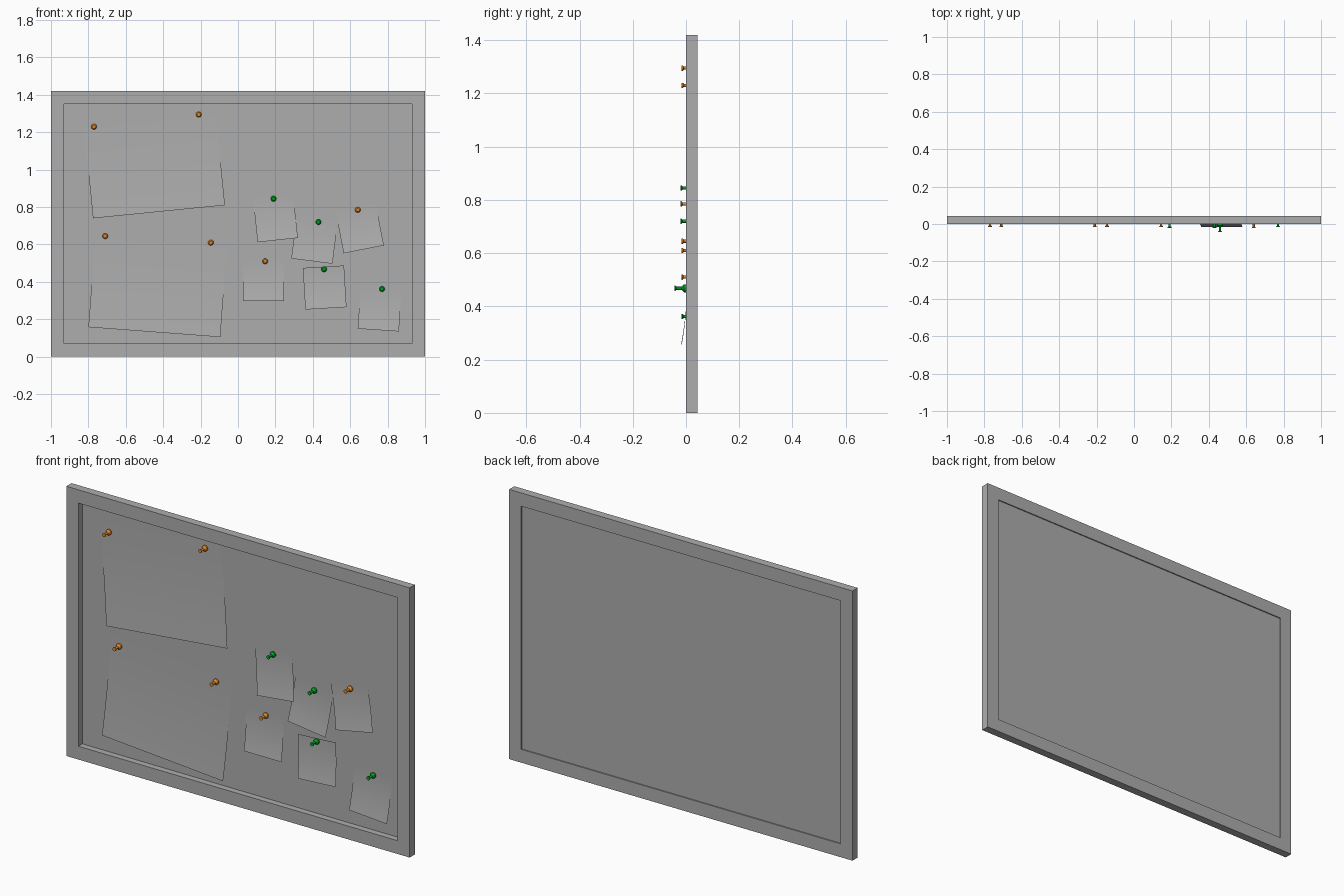
import bpy, bmesh, math
from mathutils import Vector, Matrix

cube = bpy.data.objects.get("Cube")
if cube:
    bpy.data.objects.remove(cube, do_unlink=True)


def material(name, r, g, b):
    m = bpy.data.materials.new(name)
    m.use_nodes = True
    m.diffuse_color = (r, g, b, 1)
    m.node_tree.nodes["Principled BSDF"].inputs["Base Color"].default_value = (r, g, b, 1)
    return m


grey = material("grey", 0.42, 0.42, 0.42)
orange = material("orange", 0.75, 0.25, 0.02)
green = material("green", 0.0, 0.36, 0.015)


def finish(bm, name, mat, smooth=False):
    mesh = bpy.data.meshes.new(name)
    bm.to_mesh(mesh)
    bm.free()
    mesh.materials.append(mat)
    ob = bpy.data.objects.new(name, mesh)
    bpy.context.collection.objects.link(ob)
    if smooth:
        bpy.ops.object.select_all(action='DESELECT')
        ob.select_set(True)
        bpy.context.view_layer.objects.active = ob
        bpy.ops.object.shade_smooth_by_angle(angle=math.radians(35))
    return ob


HEIGHT, DEPTH, BORDER = 1.42, 0.043, 0.07
PANEL_FRONT, PANEL_BACK = 0.033, 0.037


def rectangle(bm, half_w, half_h, y):
    return [bm.verts.new((sx * half_w, y, HEIGHT / 2 + sz * half_h))
            for sx, sz in ((-1, -1), (1, -1), (1, 1), (-1, 1))]


# Frame: four rectangular loops joined into a closed ring
bm = bmesh.new()
outer, inner = (1, HEIGHT / 2), (1 - BORDER, HEIGHT / 2 - BORDER)
loops = [rectangle(bm, *size, y) for size, y in
         ((outer, 0), (outer, DEPTH), (inner, DEPTH), (inner, 0))]
for k in range(4):
    a, b = loops[k], loops[(k + 1) % 4]
    for i in range(4):
        j = (i + 1) % 4
        bm.faces.new((a[i], a[j], b[j], b[i]))
bmesh.ops.recalc_face_normals(bm, faces=bm.faces)
finish(bm, "frame", grey)

# Recessed backing panel
bm = bmesh.new()
bmesh.ops.create_cube(bm, size=1)
bmesh.ops.scale(bm, verts=bm.verts, vec=(2 * inner[0], PANEL_BACK - PANEL_FRONT, 2 * inner[1]))
bmesh.ops.translate(bm, verts=bm.verts, vec=(0, (PANEL_FRONT + PANEL_BACK) / 2, HEIGHT / 2))
finish(bm, "backing_panel", grey)


def paper(name, left, right, height, top_y, curl=0.021, rows=10):
    """Sheet from its two bottom corners, curling forward towards the bottom."""
    bm = bmesh.new()
    side = Vector((right[0] - left[0], right[1] - left[1])).normalized()
    up = Vector((-side.y, side.x)) * height
    previous = None
    for r in range(rows + 1):
        t = r / rows
        y = top_y - curl * (1 - t) ** 2
        row = [bm.verts.new((p[0] + up.x * t, y, p[1] + up.y * t)) for p in (left, right)]
        if previous:
            bm.faces.new((previous[0], previous[1], row[1], row[0]))
        previous = row
    finish(bm, name, grey, smooth=True)


# Pin profile: (distance in front of the paper, radius)
PIN = [(-0.0065, 0), (-0.004, 0.0015), (0, 0.0015), (0, 0.009), (0.004, 0.015),
       (0.011, 0.015), (0.017, 0.009), (0.021, 0.006), (0.040, 0.006),
       (0.044, 0.010), (0.048, 0.010), (0.048, 0)]


def pin(name, x, z, base_y, mat):
    bm = bmesh.new()
    verts = [bm.verts.new((r, -d, 0)) for d, r in PIN]
    edges = [bm.edges.new(pair) for pair in zip(verts, verts[1:])]
    bmesh.ops.spin(bm, geom=verts + edges, cent=(0, 0, 0), axis=(0, 1, 0),
                   angle=math.tau, steps=16, use_merge=True)
    bmesh.ops.remove_doubles(bm, verts=bm.verts, dist=0.00005)
    bmesh.ops.recalc_face_normals(bm, faces=bm.faces)
    bmesh.ops.transform(bm, matrix=Matrix.Translation((x, base_y, z)), verts=bm.verts)
    finish(bm, name, mat, smooth=True)


# Sheets: name, bottom corners, height, top depth, pin colour, pin positions
SHEETS = [
    ("upper_poster", (-0.775, 0.74), (-0.07, 0.81), 0.54, 0.032, orange, [(-0.77, 1.23), (-0.21, 1.295)]),
    ("lower_poster", (-0.80, 0.158), (-0.095, 0.105), 0.54, 0.032, orange, [(-0.71, 0.645), (-0.145, 0.61)]),
    ("top_left_note", (0.105, 0.612), (0.32, 0.635), 0.235, 0.027, green, [(0.19, 0.845)]),
    ("middle_note", (0.285, 0.525), (0.505, 0.497), 0.23, 0.027, green, [(0.43, 0.72)]),
    ("top_right_note", (0.565, 0.553), (0.78, 0.595), 0.23, 0.027, orange, [(0.64, 0.785)]),
    ("bottom_left_note", (0.027, 0.297), (0.245, 0.297), 0.225, 0.031, orange, [(0.145, 0.51)]),
    ("raised_note", (0.36, 0.252), (0.58, 0.265), 0.223, 0.004, green, [(0.46, 0.468)]),
    ("bottom_right_note", (0.64, 0.15), (0.86, 0.135), 0.235, 0.031, green, [(0.77, 0.362)]),
]
for name, left, right, height, top_y, colour, pins in SHEETS:
    paper(name, left, right, height, top_y)
    for n, (x, z) in enumerate(pins, 1):
        pin(f"{name}_pin_{n}", x, z, top_y, colour)
